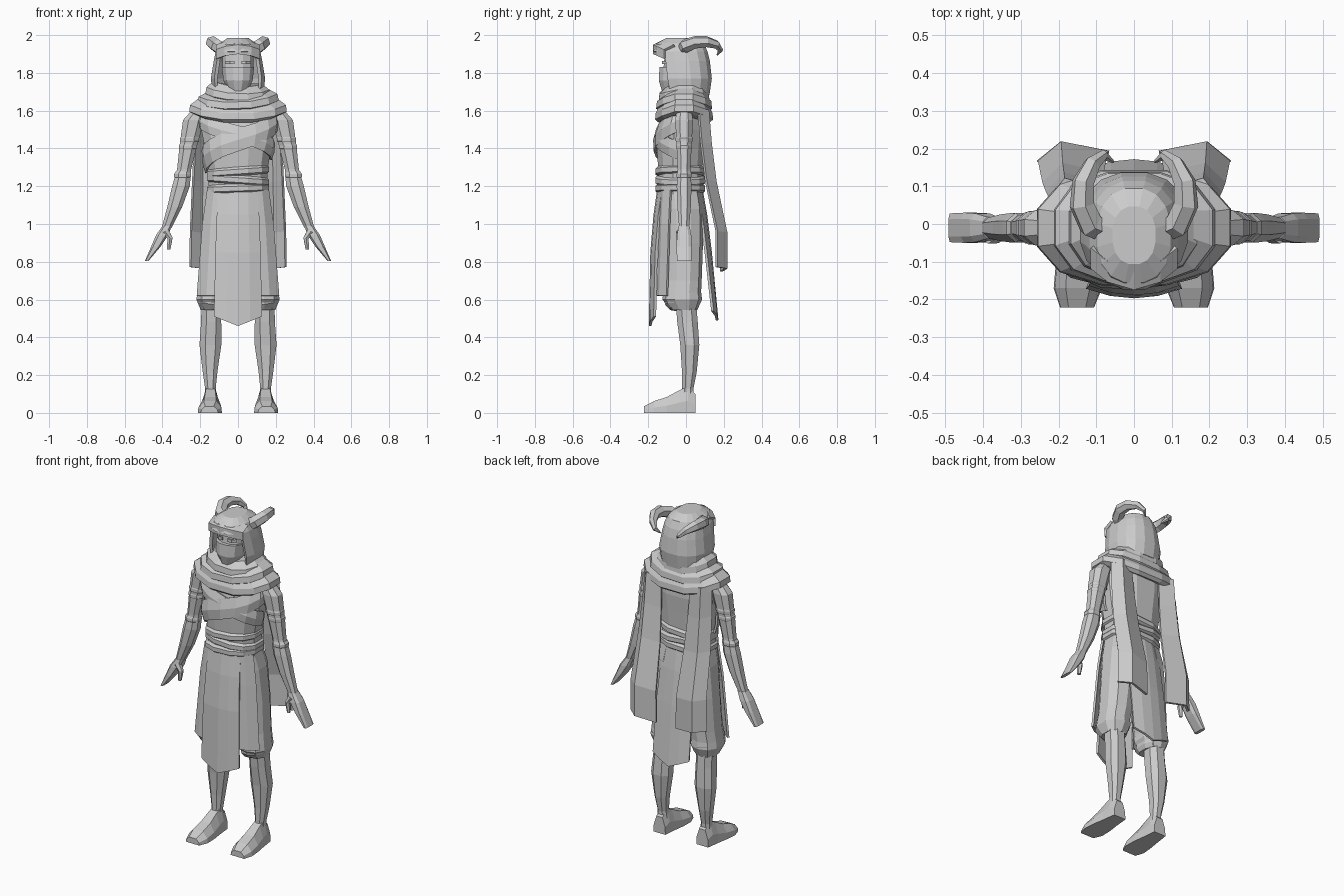
import bpy, bmesh
from math import sin, cos, pi, copysign
from mathutils import Vector

if "Cube" in bpy.data.objects:
    bpy.data.objects.remove(bpy.data.objects["Cube"])

cloth = bpy.data.materials.new("light grey")
cloth.use_nodes = True
GREY = (0.6, 0.6, 0.6, 1)
cloth.diffuse_color = GREY
cloth.node_tree.nodes["Principled BSDF"].inputs["Base Color"].default_value = GREY
SIDES = (("left", 1), ("right", -1))


def skin(name, rings, closed=True, caps=True, thick=0, skip=None):
    """Join rows of points into a flat-shaded surface."""
    bm = bmesh.new()
    rows = [[bm.verts.new(p) for p in ring] for ring in rings]
    for low, high in zip(rows, rows[1:]):
        n = len(low)
        for i in range(n if closed else n - 1):
            j = (i + 1) % n
            quad = (low[i], low[j], high[j], high[i])
            centre = sum((v.co for v in quad), Vector()) / 4
            if not (skip and skip(centre)):
                bm.faces.new(quad)
    if closed and caps:
        bm.faces.new(rows[0])
        bm.faces.new(rows[-1])
    bmesh.ops.recalc_face_normals(bm, faces=bm.faces)
    mesh = bpy.data.meshes.new(name)
    bm.to_mesh(mesh)
    bm.free()
    mesh.materials.append(cloth)
    obj = bpy.data.objects.new(name, mesh)
    bpy.context.collection.objects.link(obj)
    if thick:
        mod = obj.modifiers.new("thickness", "SOLIDIFY")
        mod.thickness = thick
        mod.offset = 0
    return obj


def oval(x, y, z, rx, ry, n=12, p=0.85, dip=0, tilt=0):
    """Horizontal ring; dip lowers its front and back, tilt slopes it sideways."""
    ring = []
    for i in range(n):
        a = 2 * pi * (i + 0.5) / n
        u, v = (copysign(abs(t) ** p, t) for t in (cos(a), sin(a)))
        ring.append((x + rx * u, y + ry * v, z - dip * v * v + tilt * u))
    return ring


def loft(name, rows, side=1, skip=None, thick=0, caps=True, **kw):
    rings = [oval(side * x, *rest, **kw) for x, *rest in rows]
    return skin(name, rings, skip=skip, thick=thick, caps=caps)


def tube(name, path, side=1, n=6):
    """Sweep a tapering ring along (x, y, z, radius) stations."""
    pts = [Vector((side * x, y, z)) for x, y, z, r in path]
    rings = []
    for i, p in enumerate(pts):
        t = (pts[min(i + 1, len(pts) - 1)] - pts[max(i - 1, 0)]).normalized()
        u = t.cross(Vector((side, 0, -1))).normalized()
        v = t.cross(u)
        r = path[i][3]
        rings.append([p + r * (u * cos(2 * pi * k / n) + v * sin(2 * pi * k / n))
                      for k in range(n)])
    return skin(name, rings)


# Torso and the crossed chest wraps that follow it
torso = [(0, -.03, 1.14, .16, .12), (0, -.03, 1.28, .16, .12), (0, -.03, 1.4, .18, .128),
         (0, -.02, 1.5, .2, .125), (0, -.01, 1.6, .2, .11), (0, 0, 1.66, .1, .08)]
loft("torso", torso)


def torso_at(z):
    for a, b in zip(torso, torso[1:]):
        if z <= b[2]:
            f = (z - a[2]) / (b[2] - a[2])
            return [s + (t - s) * f for s, t in zip(a, b)]
    return torso[-1]


def wrap(name, side, z0, z1, height, out):
    rows = []
    for k in range(9):
        f = k / 8
        a = pi * (1 + f)
        z = z0 + (z1 - z0) * f
        row = []
        for h, lift in ((0, out), (height * .5, out + .008), (height, out)):
            _, cy, _, rx, ry = torso_at(z + h)
            u, v = cos(a), sin(a)
            row.append((side * (rx + lift) * copysign(abs(u) ** .85, u),
                        cy - (ry + lift) * abs(v) ** .85, z + h))
        rows.append(row)
    skin(name, rows, closed=False, thick=.012)


wrap("under_chest_wrap", -1, 1.34, 1.52, .09, .003)
wrap("over_chest_wrap", 1, 1.27, 1.5, .12, .008)

# Waist wraps
for i, tilt in enumerate((.006, -.012, .012)):
    z = 1.165 + i * .045
    loft("waist_wrap_%d" % (i + 1),
         [(0, -.03, z + dz, .15 + r, .115 + r)
          for dz, r in ((0, .006), (.01, .02), (.035, .02), (.048, .006))], tilt=tilt)

# Layered cowl around neck and shoulders
loft("shoulder_cowl", [(0, -.01, 1.585, .235, .14), (0, -.01, 1.6, .265, .158),
                       (0, -.01, 1.635, .262, .155), (0, -.01, 1.68, .2, .13)], dip=.05)
loft("middle_cowl", [(0, -.01, 1.635, .2, .13), (0, -.01, 1.65, .222, .152),
                     (0, -.01, 1.685, .215, .148), (0, 0, 1.72, .15, .11)], dip=.04, tilt=.008)
loft("neck_cowl", [(0, -.01, 1.665, .15, .12), (0, -.01, 1.685, .178, .138),
                   (0, -.01, 1.72, .172, .134), (0, 0, 1.755, .13, .11)], dip=.03, tilt=-.008)

# Open hood, head, mask and brow
loft("hood", [(0, -.005, 1.69, .13, .125), (0, -.01, 1.77, .137, .14), (0, -.02, 1.86, .122, .14),
              (0, -.03, 1.91, .112, .138), (0, -.03, 1.95, .092, .12), (0, -.03, 1.975, .055, .075)],
     n=16, thick=.018,
     skip=lambda c: c.z < 1.9 and c.y < -.03 and abs(c.x) < .1)
loft("head", [(0, -.04, 1.64, .05, .05), (0, -.05, 1.71, .055, .075), (0, -.04, 1.78, .08, .09),
              (0, -.035, 1.84, .085, .085), (0, -.03, 1.9, .085, .085), (0, -.03, 1.93, .06, .06)])
loft("face_mask", [(0, -.05, 1.69, .045, .075), (0, -.047, 1.76, .08, .1),
                   (0, -.045, 1.83, .088, .098)])
skin("hood_brow", [[(x * .11, -.165 + .055 * x * x + back, z - .025 * x * x)
                    for x in (-1, -.6, 0, .6, 1)]
                   for z, back in ((1.9, 0), (1.945, -.002), (1.968, .05))],
     closed=False, thick=.018)
for label, s in SIDES:
    skin(label + "_eye", [[(s * x, -.123 + .02 * (x > .05), 1.855 + h) for x in (.018, .042, .065)]
                          for h in (-.009, .009)], closed=False, thick=.008)

# Curling horns
for label, s in SIDES:
    tube(label + "_horn", [(.06, -.02, 1.91, .036), (.115, .0, 1.945, .037), (.138, .05, 1.962, .034),
                           (.135, .11, 1.965, .03), (.11, .16, 1.95, .023),
                           (.08, .183, 1.92, .014), (.055, .165, 1.895, .004)], s)

for label, s in SIDES:
    # Sleeve, arm with wrapped bands, hand and thumb
    loft(label + "_arm", [(.2, -.01, 1.61, .04, .04), (.235, -.01, 1.55, .06, .05),
                          (.262, -.01, 1.42, .05, .043), (.285, -.01, 1.29, .04, .036),
                          (.302, -.01, 1.2, .05, .042), (.335, -.01, 1.09, .042, .038),
                          (.378, -.01, .98, .028, .028)], s, n=8)
    for part, x, z, r in (("sleeve", .256, 1.44, .054), ("sleeve_fold", .265, 1.4, .051),
                          ("elbow", .293, 1.25, .048)):
        loft(label + "_" + part + "_band",
             [(x - .003, -.01, z + .03, r - .008, r - .012), (x, -.01, z + .015, r, r - .006),
              (x, -.01, z, r, r - .006), (x + .003, -.01, z - .012, r - .01, r - .014)], s, n=8)
    loft(label + "_hand", [(.375, -.01, .99, .026, .03), (.402, -.01, .94, .034, .04),
                           (.435, -.01, .88, .026, .042), (.483, -.01, .805, .01, .04)], s, n=8, p=.6)
    tube(label + "_thumb", [(.385, -.03, .96, .022), (.36, -.035, .925, .016),
                            (.367, -.035, .865, .01)], s)

    # Trouser leg gathered into a cuff
    loft(label + "_trouser", [(.075, -.03, 1.2, .075, .1), (.09, -.015, 1.08, .092, .105),
                              (.105, -.01, .9, .095, .1), (.125, -.015, .7, .085, .098),
                              (.135, -.02, .64, .083, .1), (.137, -.02, .6, .087, .105),
                              (.14, -.01, .545, .06, .07)], s, n=10)
    loft(label + "_trouser_cuff", [(.14, -.02, .55, .065, .07), (.14, -.02, .575, .078, .092),
                                   (.138, -.015, .61, .08, .1)], s, n=10, tilt=.012 * s)

    # Lower leg and foot
    loft(label + "_shin", [(.143, .005, .07, .036, .038), (.146, .01, .13, .03, .032),
                           (.148, .018, .22, .042, .042), (.146, .02, .36, .062, .054),
                           (.142, .008, .48, .057, .058), (.142, 0, .58, .055, .058)], s, n=8)
    skin(label + "_foot",
         [[(s * (x + .004 + w * t), y, z) for t, z in ((-1, 0), (1, 0), (.95, h * .45), (.5, h), (-.5, h), (-.95, h * .45))]
          for x, y, w, h in ((.14, .05, .04, .1), (.141, .01, .045, .14), (.142, -.035, .05, .12),
                             (.143, -.1, .06, .085), (.145, -.17, .064, .062), (.147, -.222, .045, .035))])

    # Scarf tail hanging down the back
    skin(label + "_scarf_tail",
         [[(s * (.16 + w * t), y + bend, z + .012 * t) for t, bend in ((1, -.05), (.35, 0), (-1, -.025))]
          for z, y, w in ((1.6, .115, .06), (1.42, .13, .068), (1.22, .155, .078),
                          (.95, .212, .09), (.76, .212, .093))], closed=False, thick=.015)

# Hips joining the legs
loft("hips", [(0, -.015, .98, .12, .08), (0, -.02, 1.08, .165, .105), (0, -.03, 1.2, .152, .11)])

# Pointed tabards, front and back
for label, levels in (("front", ((1.19, -.145, .105), (1.05, -.165, .11), (.85, -.182, .118), (.51, -.19, .125))),
                      ("back", ((1.19, .08, .1), (1.05, .105, .11), (.85, .13, .118), (.54, .165, .12)))):
    sign = -1 if label == "front" else 1
    last = levels[-1][0]
    skin(label + "_tabard",
         [[(w * t, y - sign * .025 * t * t, z - (.05 * (1 - abs(t)) if z == last else 0))
           for t in (-1, -.5, 0, .5, 1)] for z, y, w in levels], closed=False, thick=.014)

# Side skirt folds beside the front tabard
for label, s in SIDES:
    skin(label + "_skirt_fold",
         [[(s * (x + w * t), y + .05 * t * t, z) for t in (0, .5, 1)]
          for z, x, y, w in ((1.18, .09, -.13, .07), (1, .1, -.138, .085), (.62, .115, -.15, .1))],
         closed=False, thick=.012)
